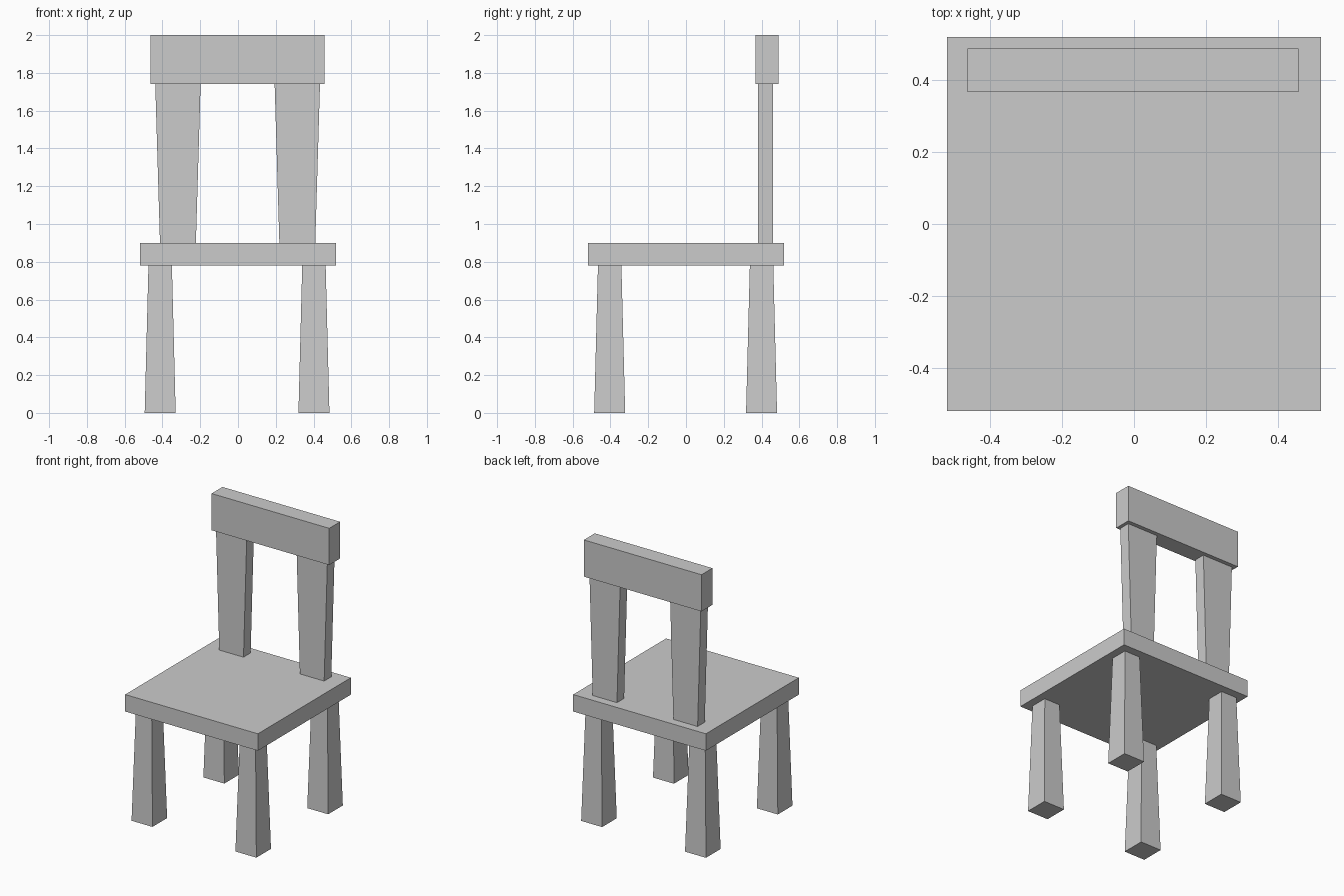
import bpy, bmesh

if "Cube" in bpy.data.objects:
    bpy.data.objects.remove(bpy.data.objects["Cube"])


def tapered_box(name, centre, z0, z1, bottom, top):
    """Box from z0 to z1 with (x, y) half sizes at the bottom and top."""
    bm = bmesh.new()
    bmesh.ops.create_cube(bm, size=2)
    for v in bm.verts:
        half, z = (top, z1) if v.co.z > 0 else (bottom, z0)
        v.co = (v.co.x * half[0], v.co.y * half[1], z)
    mesh = bpy.data.meshes.new(name)
    bm.to_mesh(mesh)
    bm.free()
    obj = bpy.data.objects.new(name, mesh)
    obj.location = (centre[0], centre[1], 0)
    bpy.context.collection.objects.link(obj)
    return obj


# Seat slab
tapered_box("seat", (0, 0), 0.78, 0.90, (0.52, 0.52), (0.52, 0.52))

# Four legs, wider at the foot
for side, x in (("left", -0.412), ("right", 0.402)):
    for end, y in (("front", -0.404), ("back", 0.40)):
        tapered_box(f"{end}_{side}_leg", (x, y), 0, 0.78,
                    (0.082, 0.082), (0.062, 0.062))

# Two back posts, widening upwards
for side, x in (("left", -0.318), ("right", 0.314)):
    tapered_box(f"{side}_back_post", (x, 0.42), 0.90, 1.74,
                (0.095, 0.04), (0.12, 0.04))

# Top rail of the back
tapered_box("back_rail", (-0.003, 0.428), 1.74, 2.0, (0.461, 0.061), (0.461, 0.061))
